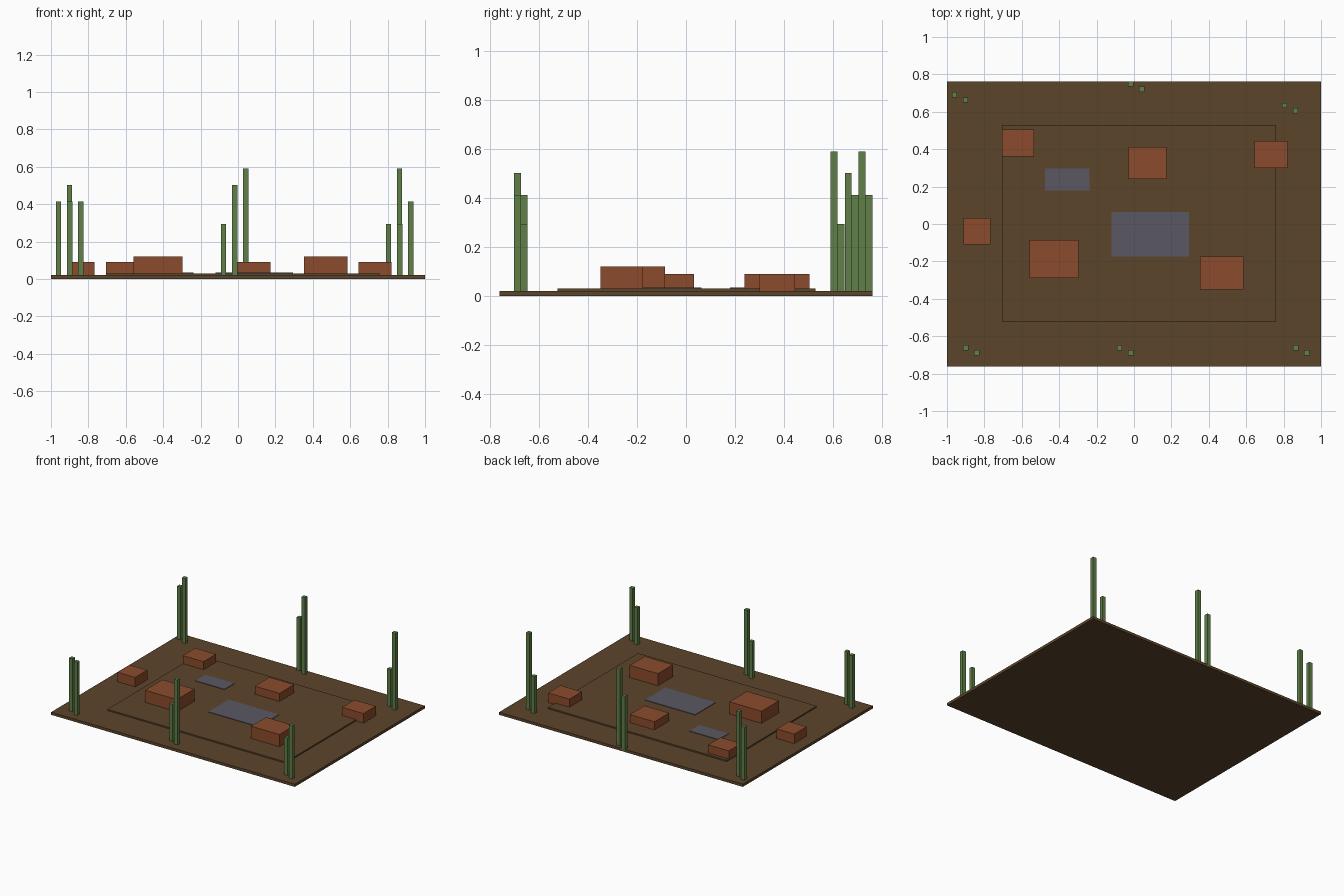
import bpy


def material(name, rgb):
    """Flat material from 8-bit sRGB values."""
    def lin(c):
        c /= 255
        return c / 12.92 if c <= 0.04045 else ((c + 0.055) / 1.055) ** 2.4
    m = bpy.data.materials.new(name)
    m.diffuse_color = (*[lin(c) for c in rgb], 1)
    return m


earth = material("earth_brown", (92, 69, 43))
rust = material("rust_brown", (139, 75, 44))
slate = material("slate_grey", (90, 87, 98))
green = material("stalk_green", (96, 128, 72))


def box(name, x0, x1, y0, y1, z0, z1, mat):
    bpy.ops.mesh.primitive_cube_add(
        size=1, location=((x0 + x1) / 2, (y0 + y1) / 2, (z0 + z1) / 2))
    ob = bpy.context.object
    ob.name = name
    ob.scale = (x1 - x0, y1 - y0, z1 - z0)
    bpy.ops.object.transform_apply(location=False, rotation=False, scale=True)
    ob.data.materials.append(mat)
    return ob


# Ground slab and the raised terrace on it
box("ground_slab", -1, 1, -0.762, 0.762, 0, 0.02, earth)
box("terrace", -0.705, 0.76, -0.525, 0.53, 0.01, 0.03, earth)

# Thin pools lying on the terrace
box("large_pool", -0.12, 0.293, -0.175, 0.063, 0.028, 0.034, slate)
box("small_pool", -0.475, -0.237, 0.18, 0.297, 0.028, 0.034, slate)

# Blocky rocks: x range, y range, height
rocks = [
    (-0.705, -0.535, 0.36, 0.505, 0.09),
    (-0.03, 0.173, 0.24, 0.412, 0.09),
    (0.645, 0.82, 0.30, 0.445, 0.09),
    (-0.912, -0.768, -0.11, 0.033, 0.09),
    (-0.56, -0.298, -0.29, -0.085, 0.12),
    (0.353, 0.585, -0.35, -0.175, 0.12),
]
for i, (x0, x1, y0, y1, h) in enumerate(rocks):
    box(f"rock_{i + 1}", x0, x1, y0, y1, 0.002, h, rust)

# Square stalks in pairs: first stalk x, y, then both heights
pairs = [
    (-0.96, 0.691, 0.413, 0.502),
    (-0.018, 0.748, 0.413, 0.59),
    (0.805, 0.633, 0.295, 0.59),
    (-0.90, -0.661, 0.413, 0.413),
    (-0.077, -0.661, 0.295, 0.502),
    (0.865, -0.661, 0.295, 0.413),
]
# The front-left pair carries its tallest stalk at the rear
pairs[3] = (-0.90, -0.661, 0.413, 0.413)
R = 0.014
for i, (x, y, h1, h2) in enumerate(pairs):
    for j, h in enumerate((h1, h2)):
        cx, cy = x + 0.059 * j, y - 0.028 * j
        box(f"stalk_{i + 1}_{'ab'[j]}", cx - R, cx + R, cy - R, cy + R, 0.002, h, green)
